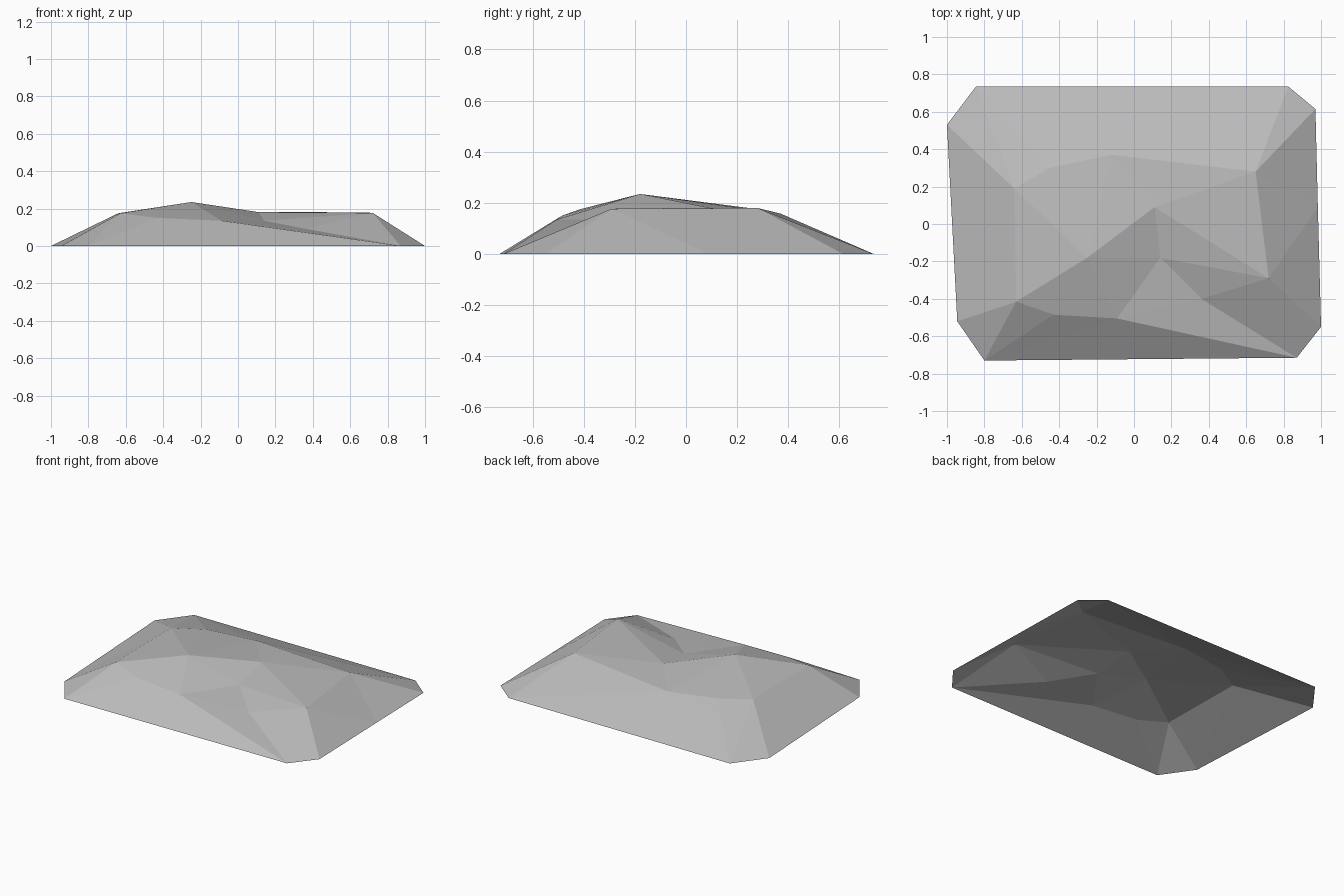
import bpy
import bmesh

cube = bpy.data.objects.get("Cube")
if cube:
    bpy.data.objects.remove(cube, do_unlink=True)

# Plain stone colour
stone = bpy.data.materials.new("stone_grey")
stone.use_nodes = True
grey = (0.5, 0.5, 0.5, 1)
stone.diffuse_color = grey
stone.node_tree.nodes["Principled BSDF"].inputs["Base Color"].default_value = grey

bm = bmesh.new()


def ring(points):
    return [bm.verts.new(p) for p in points]


def stitch(outer, inner, steps):
    """Join two closed rings with triangles; o advances outside, i inside."""
    o = i = 0
    for step in steps:
        a, b = outer[o % len(outer)], inner[i % len(inner)]
        if step == "o":
            o += 1
            c = outer[o % len(outer)]
        else:
            i += 1
            c = inner[i % len(inner)]
        bm.faces.new((a, c, b))


def fan(centre, points):
    """Triangles from one point to a run of neighbours."""
    for a, b in zip(points, points[1:]):
        bm.faces.new((centre, a, b))


# Ground outline, counter-clockwise from the front right corner
base = ring((x, y, 0) for x, y in [
    (-.8, -.73), (.87, -.715), (1, -.55), (.983, .09), (.97, .615),
    (.825, .735), (-.845, .735), (-1, .53), (-.945, -.52)])

# Shoulder where the slopes meet the crown
shoulder = ring([
    (-.63, -.415, .175), (-.43, -.485, .15), (-.09, -.505, .135),
    (.36, -.4, .092), (.72, -.29, .177), (.65, .28, .18),
    (-.12, .37, .158), (-.45, .3, .173), (-.64, .19, .175)])

# Crown points
peak, saddle, hollow = ring([(-.25, -.18, .235), (.11, .09, .181), (.14, -.18, .135)])

# Outer slopes
stitch(base, shoulder, "iioiiooiooioiiooio")

# Crown facets
corner, notch, lip, dip, right_end, back_end, ridge, bump, back_corner = shoulder
fan(peak, [saddle, ridge, bump, back_corner, corner, notch, lip, hollow, saddle])
fan(saddle, [hollow, right_end, back_end, ridge])
fan(hollow, [lip, dip, right_end])

bmesh.ops.recalc_face_normals(bm, faces=bm.faces)
# An open shell must face upwards
bm.normal_update()
if sum(f.normal.z for f in bm.faces) < 0:
    bmesh.ops.reverse_faces(bm, faces=bm.faces)

mesh = bpy.data.meshes.new("flat_rock")
bm.to_mesh(mesh)
bm.free()
mesh.materials.append(stone)
rock = bpy.data.objects.new("flat_rock", mesh)
bpy.context.collection.objects.link(rock)
